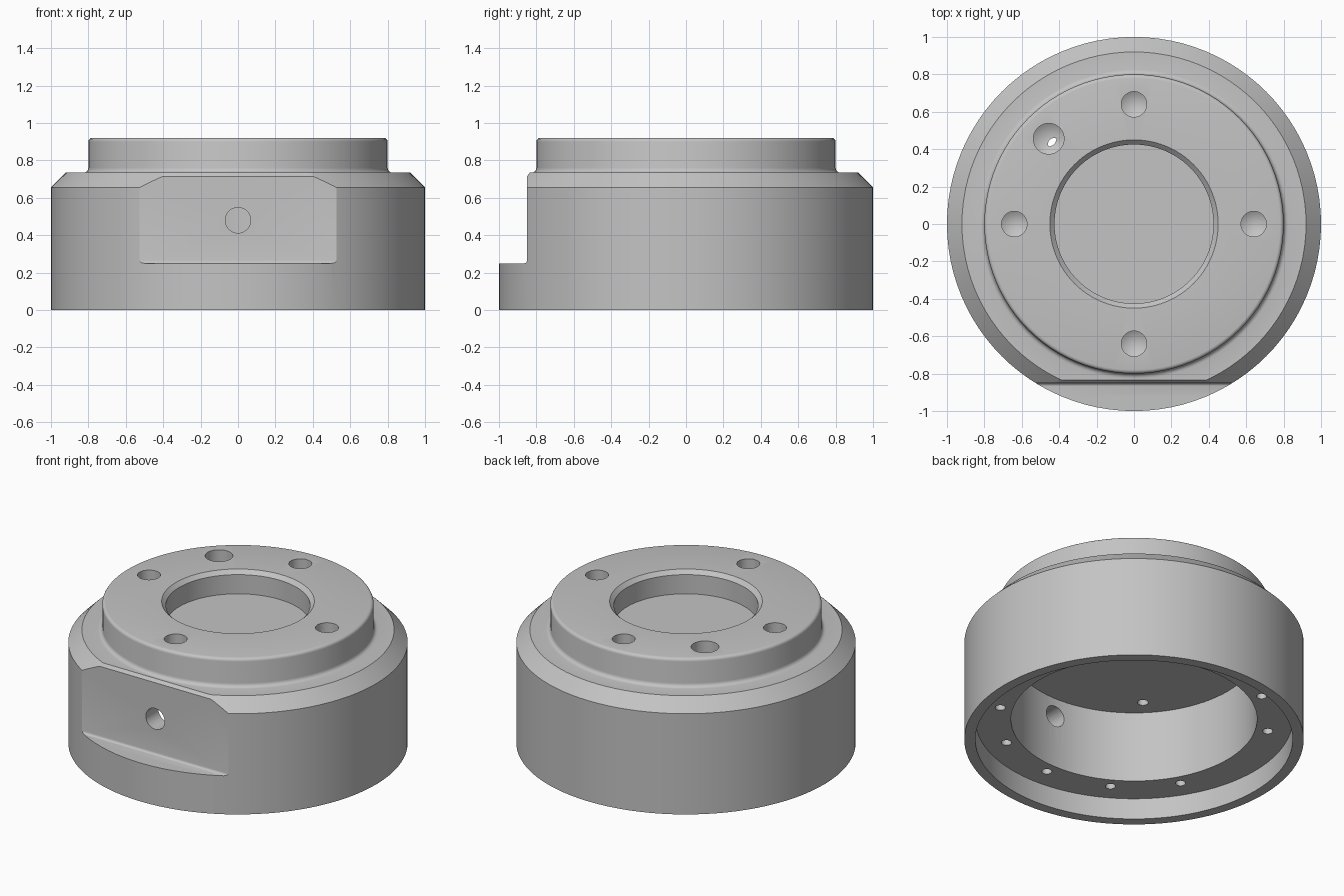
import bpy, bmesh
from math import radians, cos, sin, pi
from mathutils import Matrix

cube = bpy.data.objects.get("Cube")
if cube:
    bpy.data.objects.remove(cube, do_unlink=True)

steel = bpy.data.materials.new("machined grey")
steel.use_nodes = True
GREY = (0.55, 0.55, 0.55, 1)
steel.diffuse_color = GREY
steel.node_tree.nodes["Principled BSDF"].inputs["Base Color"].default_value = GREY


def make_object(bm, name):
    bmesh.ops.recalc_face_normals(bm, faces=bm.faces)
    mesh = bpy.data.meshes.new(name)
    bm.to_mesh(mesh)
    bm.free()
    mesh.materials.append(steel)
    obj = bpy.data.objects.new(name, mesh)
    bpy.context.collection.objects.link(obj)
    return obj


def lathe(bm, profile, segments, matrix=Matrix()):
    """Revolve (radius, height) points about z; ends lie on the axis."""
    rings = []
    for r, z in profile:
        count = segments if r > 0 else 1
        rings.append([bm.verts.new(matrix @ Matrix.Rotation(2 * pi * i / segments, 4, "Z")
                                   @ Matrix.Translation((r, 0, z)).to_translation())
                      for i in range(count)])
    for a, b in zip(rings, rings[1:]):
        for i in range(segments):
            j = (i + 1) % segments
            corners = [a[i % len(a)], a[j % len(a)], b[j % len(b)], b[i % len(b)]]
            bm.faces.new(list(dict.fromkeys(corners)))


def fillet(cx, cz, radius, start, end, steps=4):
    angles = [radians(start + (end - start) * i / steps) for i in range(steps + 1)]
    return [(cx + radius * cos(a), cz + radius * sin(a)) for a in angles]


def drill(bm, radius, low, high, tip, angle, distance):
    """Add a drill with a pointed lower end at a polar position."""
    place = Matrix.Rotation(radians(angle), 4, "Z") @ Matrix.Translation((distance, 0, 0))
    lathe(bm, [(0, low - tip), (radius, low), (radius, high), (0, high)], 32, place)


# Turned housing: stepped outside, shallow bore above, deep cavity below
profile = [(0, 0.77), (0.425, 0.77), (0.425, 0.895), (0.45, 0.92)]
profile += fillet(0.78, 0.90, 0.02, 90, 0)
profile += fillet(0.825, 0.76, 0.025, 180, 270)
profile += [(0.92, 0.735), (1, 0.655), (1, 0), (0.935, 0),
            (0.935, 0.137), (0.725, 0.137), (0.725, 0.6), (0, 0.6)]
bm = bmesh.new()
lathe(bm, profile, 96)
housing = make_object(bm, "housing")

# Flat on the front, with a filleted ledge and eased top edge
bm = bmesh.new()
outline = [(-1.2, 0.25)] + fillet(-0.865, 0.265, 0.015, -90, 0)
outline += [(-0.85, 0.715), (-0.835, 0.735), (-0.835, 0.8), (-1.2, 0.8)]
face = bm.faces.new([bm.verts.new((-0.8, y, z)) for y, z in outline])
side = bmesh.ops.extrude_face_region(bm, geom=[face])
bmesh.ops.translate(bm, vec=(1.6, 0, 0),
                    verts=[v for v in side["geom"] if isinstance(v, bmesh.types.BMVert)])
flat_cutter = make_object(bm, "flat_cutter")

# Pointed holes in the top face and the cross hole through the front wall
bm = bmesh.new()
for angle in range(0, 360, 90):
    drill(bm, 0.068, 0.76, 1, 0.04, angle, 0.64)
drill(bm, 0.082, 0.76, 1, 0.05, 135, 0.645)
cross = Matrix.Translation((0, 0, 0.48)) @ Matrix.Rotation(radians(90), 4, "X")
lathe(bm, [(0, 0.6), (0.068, 0.6), (0.068, 1), (0, 1)], 32, cross)
top_cutter = make_object(bm, "top_hole_cutter")

# Small holes in the rim of the underside and in the cavity ceiling
bm = bmesh.new()
for angle in range(0, 360, 30):
    if angle != 180:
        drill(bm, 0.03, 0.1, 0.3, 0, angle, 0.8)
for angle in range(45, 360, 90):
    drill(bm, 0.032, 0.55, 0.735, 0, angle, 0.605)
under_cutter = make_object(bm, "underside_hole_cutter")

bpy.context.view_layer.objects.active = housing
for cutter in (flat_cutter, top_cutter, under_cutter):
    cut = housing.modifiers.new(cutter.name, "BOOLEAN")
    cut.operation = "DIFFERENCE"
    cut.solver = "EXACT"
    cut.object = cutter
    bpy.ops.object.modifier_apply(modifier=cut.name)
    bpy.data.objects.remove(cutter, do_unlink=True)

# Smooth the turned surfaces while keeping machined edges crisp
bpy.ops.object.select_all(action="DESELECT")
housing.select_set(True)
bpy.ops.object.shade_smooth_by_angle(angle=radians(25))
